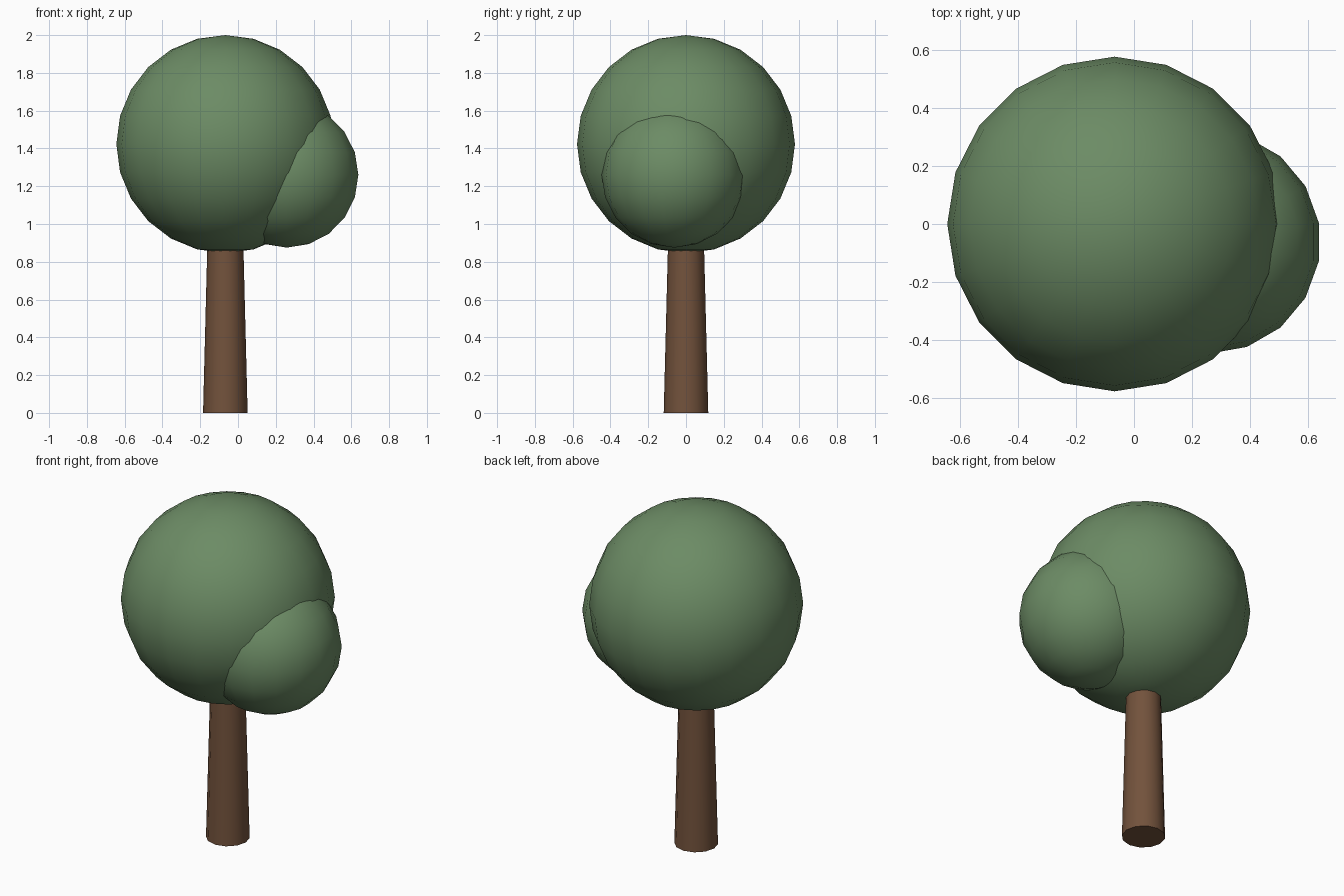
import bpy
import math

if "Cube" in bpy.data.objects:
    bpy.data.objects.remove(bpy.data.objects["Cube"])


def material(name, color):
    mat = bpy.data.materials.new(name)
    mat.diffuse_color = color
    mat.use_nodes = True
    mat.node_tree.nodes["Principled BSDF"].inputs["Base Color"].default_value = mat.diffuse_color
    return mat


def finish(name, mat):
    obj = bpy.context.object
    obj.name = name
    obj.data.materials.append(mat)
    bpy.ops.object.shade_smooth_by_angle(angle=math.radians(40))


def foliage(name, center, radius, segments, rings):
    bpy.ops.mesh.primitive_uv_sphere_add(
        segments=segments, ring_count=rings, radius=radius, location=center)
    finish(name, leaf)


leaf = material("leaf", (0.15, 0.26, 0.13, 1))
bark = material("bark", (0.17, 0.085, 0.045, 1))

# Tapered trunk, its top buried in the crown
height = 1.0
bpy.ops.mesh.primitive_cone_add(
    vertices=12, radius1=0.118, radius2=0.0925, depth=height,
    location=(-0.067, 0, height / 2))
finish("trunk", bark)

# Main crown and the smaller clump on its lower right
foliage("crown", (-0.067, 0, 1.423), 0.577, 20, 12)
foliage("side_clump", (0.258, -0.062, 1.26), 0.385, 18, 10)
